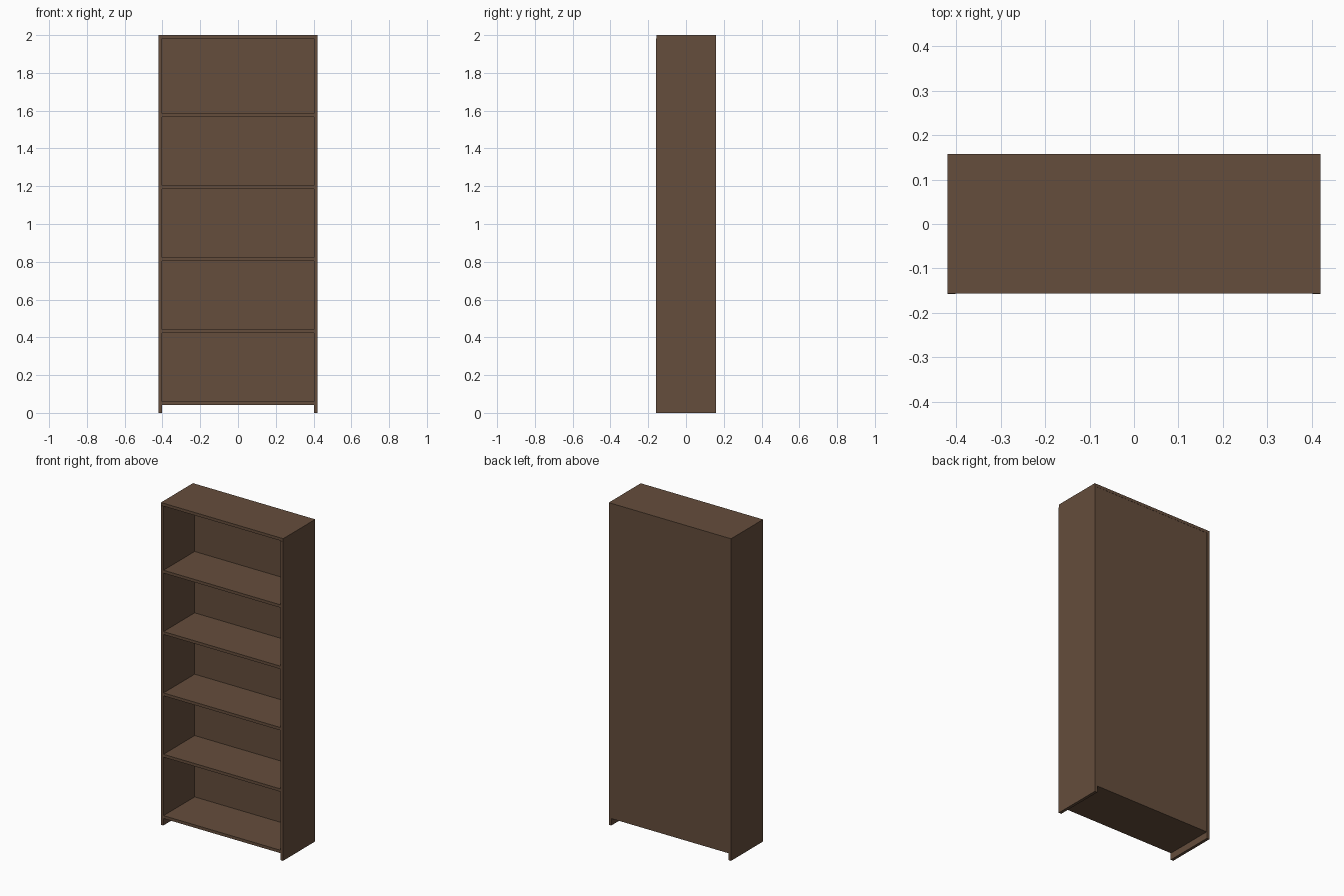
import bpy

if "Cube" in bpy.data.objects:
    bpy.data.objects.remove(bpy.data.objects["Cube"])

W, H, D, T = 0.84, 2.0, 0.316, 0.018   # overall size and board thickness
BACK = 0.008                           # back panel thickness

wood = bpy.data.materials.new("brown_wood")
wood.diffuse_color = (0.13, 0.075, 0.045, 1)
wood.use_nodes = True
wood.node_tree.nodes["Principled BSDF"].inputs["Base Color"].default_value = wood.diffuse_color


def board(name, x, y, z):
    """Box spanning the given (min, max) ranges."""
    spans = (x, y, z)
    bpy.ops.mesh.primitive_cube_add(size=1, location=[(a + b) / 2 for a, b in spans])
    ob = bpy.context.object
    ob.name = name
    ob.scale = [b - a for a, b in spans]
    bpy.ops.object.transform_apply(location=False, rotation=False, scale=True)
    ob.data.materials.append(wood)
    return ob


inner = W / 2 - T
front, rear = -D / 2, D / 2

# Side panels, which reach the floor
board("left_side", (-W / 2, -inner), (front, rear), (0, H - T))
board("right_side", (inner, W / 2), (front, rear), (0, H - T))

# Top board across both sides
board("top_board", (-W / 2, W / 2), (front + 0.002, rear), (H - T, H))

# Back panel between the sides
board("back_panel", (-inner, inner), (rear - BACK - 0.001, rear - 0.001), (0.042, H - T))

# Evenly spaced shelves
for i in range(5):
    top = 0.06 + i * 0.381
    board(f"shelf_{i + 1}", (-inner, inner), (front + 0.002, rear - BACK - 0.001), (top - T, top))
